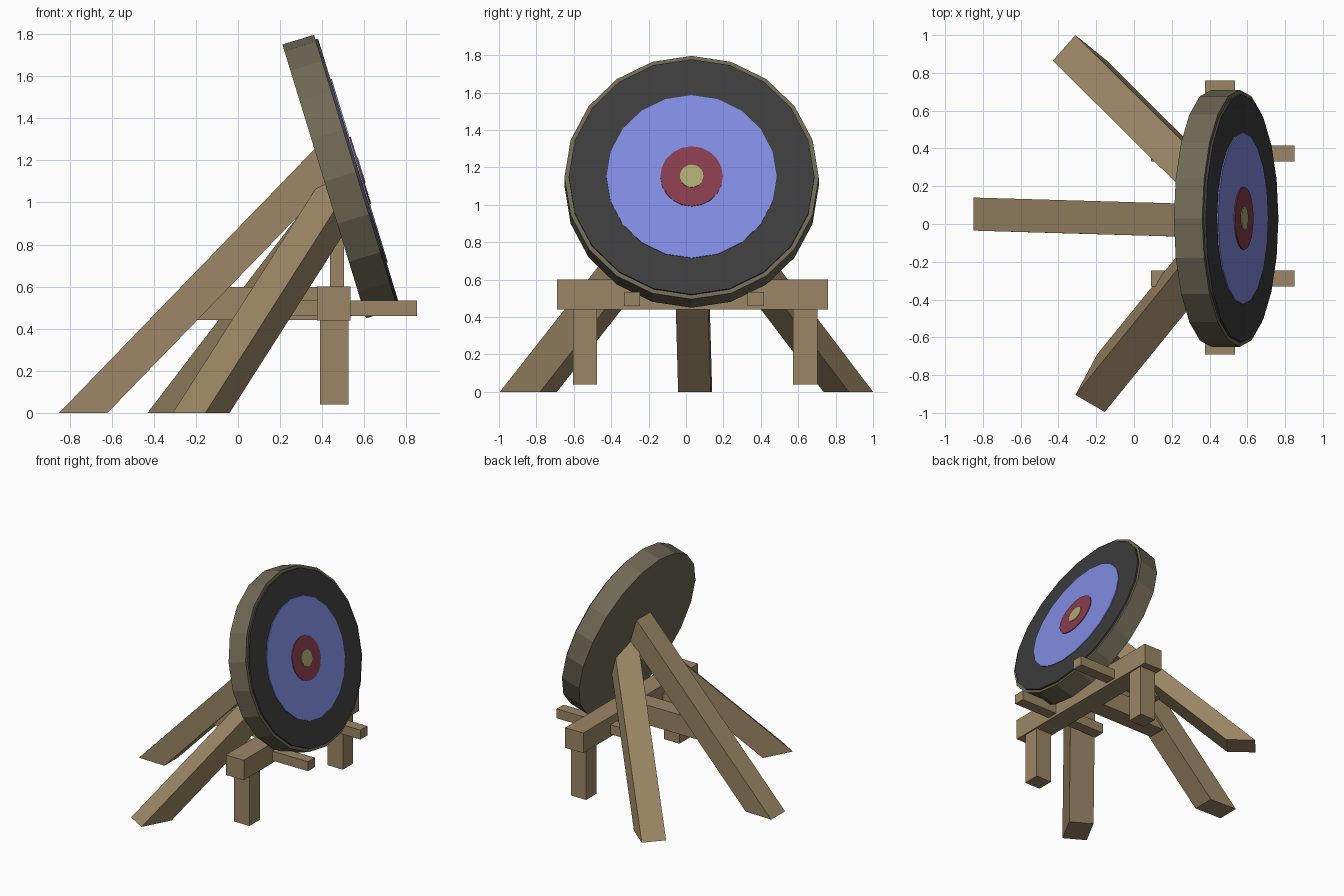
import bpy, bmesh, math
from mathutils import Vector, Matrix

if "Cube" in bpy.data.objects:
    bpy.data.objects.remove(bpy.data.objects["Cube"])


def material(name, rgb):
    m = bpy.data.materials.new(name)
    m.diffuse_color = (*rgb, 1)
    m.use_nodes = True
    m.node_tree.nodes["Principled BSDF"].inputs["Base Color"].default_value = m.diffuse_color
    return m


WOOD = material("wood", (0.33, 0.24, 0.13))
STRAW = material("straw", (0.16, 0.14, 0.09))
BLACK = material("black", (0.045, 0.045, 0.045))
BLUE = material("blue", (0.22, 0.26, 0.75))
RED = material("red", (0.24, 0.045, 0.075))
YELLOW = material("yellow", (0.4, 0.4, 0.16))

TILT = math.radians(73)                       # target normal, from z towards x
NORMAL = Vector((math.sin(TILT), 0, math.cos(TILT)))
BACK = Vector((0.41, 0.03, 1.10))             # centre of the target's back face
THICK = 0.157


def finish(name, bm, mat):
    bmesh.ops.recalc_face_normals(bm, faces=bm.faces)
    me = bpy.data.meshes.new(name)
    bm.to_mesh(me)
    bm.free()
    me.materials.append(mat)
    ob = bpy.data.objects.new(name, me)
    bpy.context.collection.objects.link(ob)
    return ob


def box(name, x, y, z):
    bm = bmesh.new()
    size = Matrix.Diagonal((x[1] - x[0], y[1] - y[0], z[1] - z[0], 1))
    mid = Vector((sum(x) / 2, sum(y) / 2, sum(z) / 2))
    bmesh.ops.create_cube(bm, size=1, matrix=Matrix.Translation(mid) @ size)
    return finish(name, bm, WOOD)


def disc(name, radius, start, end, mat):
    """Tilted 20-sided disc between two distances from the back face."""
    bm = bmesh.new()
    place = Matrix.Translation(BACK + NORMAL * (start + end) / 2) @ Matrix.Rotation(TILT, 4, 'Y')
    bmesh.ops.create_cone(bm, cap_ends=True, segments=20, radius1=radius,
                          radius2=radius, depth=end - start, matrix=place)
    return finish(name, bm, mat)


def leg(name, foot, direction):
    """Prism from a foot outline on the ground, cut just inside the target."""
    d = Vector(direction)
    plane = BACK + NORMAL * 0.02
    bm = bmesh.new()
    low = [Vector((x, y, 0)) for x, y in foot]
    high = [p + d * ((plane - p).dot(NORMAL) / d.dot(NORMAL)) for p in low]
    a = [bm.verts.new(p) for p in low]
    b = [bm.verts.new(p) for p in high]
    bm.faces.new(a)
    bm.faces.new(b)
    for i in range(4):
        j = (i + 1) % 4
        bm.faces.new((a[i], a[j], b[j], b[i]))
    return finish(name, bm, WOOD)


# Target: thick straw body with thin raised rings
disc("target_body", 0.68, 0, THICK, STRAW)
for name, radius, lift, mat in (("black_ring", 0.657, 0.013, BLACK),
                                ("blue_ring", 0.455, 0.019, BLUE),
                                ("red_ring", 0.167, 0.025, RED),
                                ("bullseye", 0.063, 0.029, YELLOW)):
    disc(name, radius, THICK - 0.02, THICK + lift, mat)

# Three splayed legs meeting behind the target
leg("rear_leg", [(-0.85, -0.035), (-0.62, -0.042), (-0.62, 0.132), (-0.85, 0.14)],
    (1.21, -0.035, 1.25))
leg("left_leg", [(-0.31, -0.905), (-0.155, -0.995), (-0.04, -0.78), (-0.195, -0.69)],
    (0.65, 0.80, 1.02))
leg("right_leg", [(-0.43, 0.865), (-0.31, 1.0), (-0.15, 0.87), (-0.27, 0.735)],
    (0.65, -0.645, 0.85))

# Front trestle: crossbeam, short posts and the rails carrying the target
box("crossbeam", (0.375, 0.535), (-0.69, 0.76), (0.44, 0.60))
for side, y in (("left", -0.54), ("right", 0.637)):
    box(side + "_post", (0.39, 0.525), (y - 0.065, y + 0.065), (0.04, 0.45))
for side, y in (("left", -0.288), ("right", 0.373)):
    box(side + "_rail", (0.09, 0.85), (y - 0.043, y + 0.043), (0.46, 0.535))

# Tie back to the rear leg and an upright behind the target
box("rear_tie", (-0.20, 0.38), (-0.04, 0.10), (0.442, 0.598))
box("upright", (0.438, 0.503), (0.0, 0.065), (0.59, 0.95))
